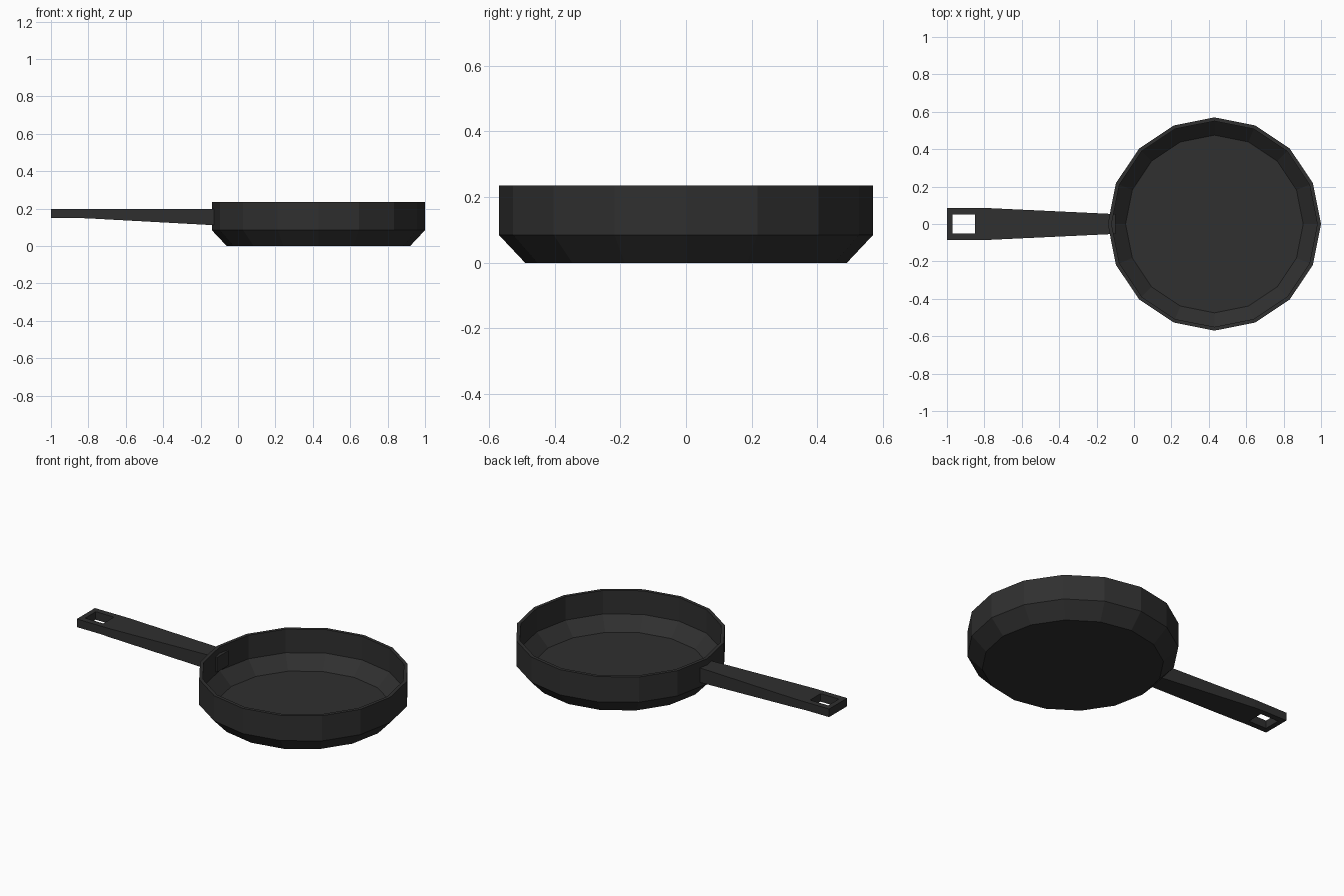
import bpy, bmesh, math

if "Cube" in bpy.data.objects:
    bpy.data.objects.remove(bpy.data.objects["Cube"])

iron = bpy.data.materials.new("black_iron")
iron.diffuse_color = (0.029, 0.029, 0.029, 1)
iron.use_nodes = True
iron.node_tree.nodes["Principled BSDF"].inputs["Base Color"].default_value = iron.diffuse_color


def finish(bm, name):
    bmesh.ops.recalc_face_normals(bm, faces=bm.faces)
    me = bpy.data.meshes.new(name)
    bm.to_mesh(me)
    bm.free()
    me.materials.append(iron)
    ob = bpy.data.objects.new(name, me)
    bpy.context.collection.objects.link(ob)
    return ob


# Pan: 16-sided lathe, outer wall up, over the rim, inner wall down
SIDES, CX = 16, 0.43
profile = [(0.49, 0.0), (0.57, 0.085), (0.57, 0.235),
           (0.55, 0.235), (0.55, 0.095), (0.475, 0.02)]
bm = bmesh.new()
rings = []
for r, z in profile:
    rings.append([bm.verts.new((CX + r * math.cos(2 * math.pi * i / SIDES),
                                r * math.sin(2 * math.pi * i / SIDES), z))
                  for i in range(SIDES)])
for a, b in zip(rings, rings[1:]):
    for i in range(SIDES):
        j = (i + 1) % SIDES
        bm.faces.new((a[i], a[j], b[j], b[i]))
bm.faces.new(rings[0])
bm.faces.new(rings[-1])
finish(bm, "pan_body")

# Handle: stations of (x, half width, half hole width, underside z)
TOP = 0.198
stations = [(-1.0, 0.085, 0.05, 0.15), (-0.97, 0.085, 0.05, 0.15),
            (-0.85, 0.085, 0.05, 0.15), (-0.78, 0.085, 0.05, 0.147),
            (-0.10, 0.053, 0.03, 0.11)]
bm = bmesh.new()
top, low = [], []
for x, w, h, z in stations:
    top.append([bm.verts.new((x, y, TOP)) for y in (-w, -h, h, w)])
    low.append([bm.verts.new((x, y, z)) for y in (-w, -h, h, w)])
cells = [(i, j) for i in range(len(stations) - 1) for j in range(3) if (i, j) != (1, 1)]
for grid in (top, low):
    for i, j in cells:
        bm.faces.new((grid[i][j], grid[i + 1][j], grid[i + 1][j + 1], grid[i][j + 1]))
# Outer sides, ends and hanging-hole walls close the open borders
for i, j, k, l in ([(i, j, i + 1, j) for i in range(len(stations) - 1) for j in (0, 3)]
                   + [(i, j, i, j + 1) for i in (0, len(stations) - 1) for j in range(3)]
                   + [(1, 1, 2, 1), (1, 2, 2, 2), (1, 1, 1, 2), (2, 1, 2, 2)]):
    bm.faces.new((top[i][j], top[k][l], low[k][l], low[i][j]))
finish(bm, "handle")
